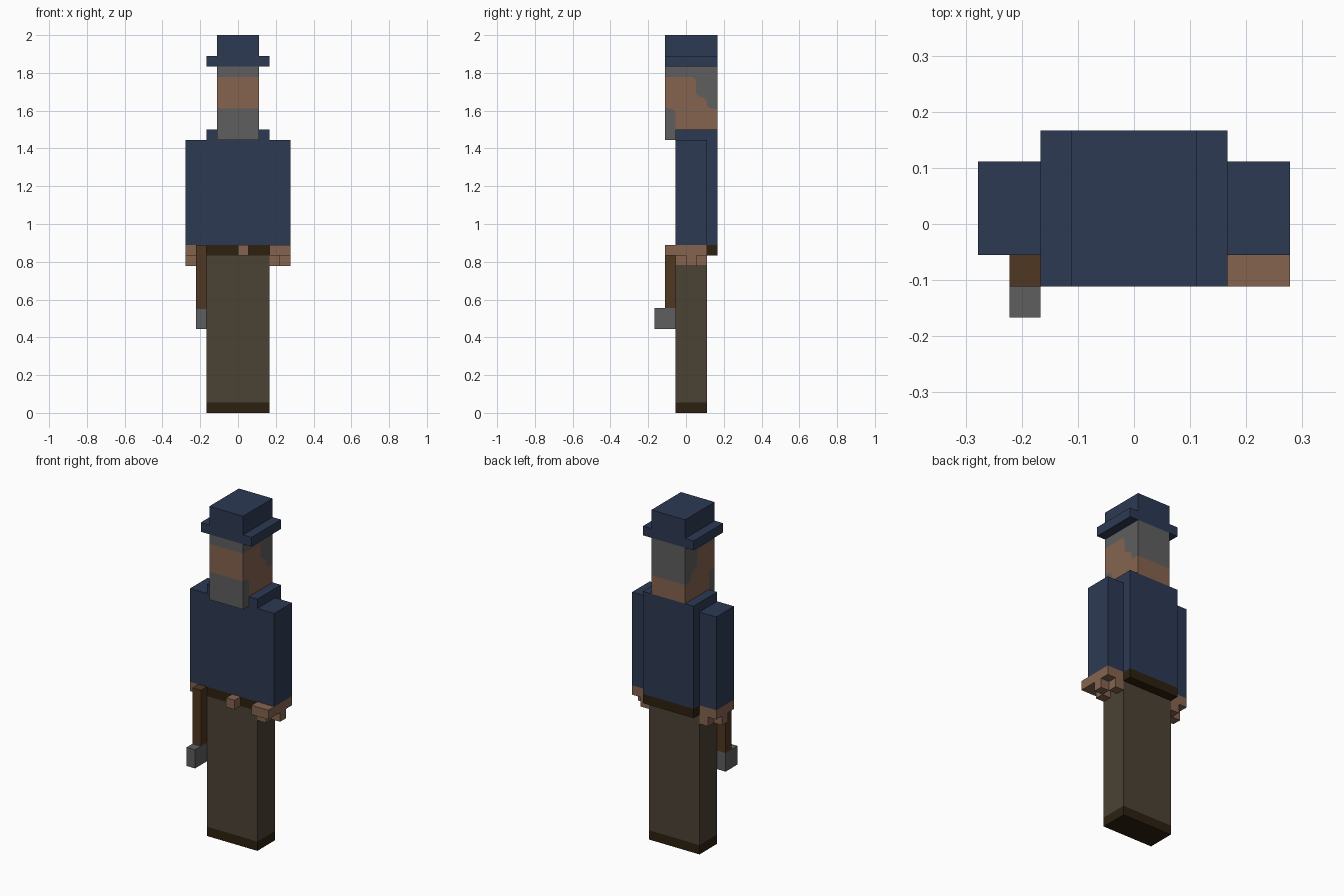
import bpy
import bmesh

U = 1 / 18  # size of one block

default = bpy.data.objects.get("Cube")
if default:
    bpy.data.objects.remove(default, do_unlink=True)


def material(name, r, g, b):
    mat = bpy.data.materials.new(name)
    mat.use_nodes = True
    mat.diffuse_color = (r, g, b, 1)
    mat.node_tree.nodes["Principled BSDF"].inputs["Base Color"].default_value = (r, g, b, 1)
    return mat


NAVY = material("navy cloth", .026, .042, .087)
SKIN = material("skin", .235, .127, .08)
GREY = material("grey", .114, .114, .114)
TROUSER = material("trouser brown", .07, .055, .035)
DARK = material("dark leather", .026, .015, .005)
WOOD = material("wood", .08, .038, .015)


def prism(name, mat, x0, x1, profile):
    """Extrude a side outline of (y, z) points across x, in block units."""
    bm = bmesh.new()
    face = bm.faces.new([bm.verts.new((x0 * U, y * U, z * U)) for y, z in profile])
    ext = bmesh.ops.extrude_face_region(bm, geom=[face])
    moved = [v for v in ext["geom"] if isinstance(v, bmesh.types.BMVert)]
    bmesh.ops.translate(bm, verts=moved, vec=((x1 - x0) * U, 0, 0))
    bmesh.ops.recalc_face_normals(bm, faces=bm.faces)
    mesh = bpy.data.meshes.new(name)
    bm.to_mesh(mesh)
    bm.free()
    mesh.materials.append(mat)
    obj = bpy.data.objects.new(name, mesh)
    bpy.context.collection.objects.link(obj)
    return obj


def block(name, mat, x, y, z):
    (y0, y1), (z0, z1) = y, z
    return prism(name, mat, x[0], x[1], [(y0, z0), (y1, z0), (y1, z1), (y0, z1)])


# Lower body
block("shoes", DARK, (-3, 3), (-1, 2), (0, 1))
block("trousers", TROUSER, (-3, 3), (-1, 2), (1, 15))
block("belt", DARK, (-3, 3), (-1, 3), (15, 16))
block("buckle", SKIN, (0, 1), (-2, -1), (15, 16))

# Coat
block("coat", NAVY, (-3, 3), (-1, 3), (16, 27))

# Arms, palms and staggered fingers; only the left palm reaches forward
for side, s, reach in (("left", 1, -2), ("right", -1, -1)):
    def span(a, b):
        return sorted((s * a, s * b))
    block(side + "_sleeve", NAVY, span(3, 5), (-1, 2), (16, 26))
    block(side + "_palm", SKIN, span(3, 5), (reach, 2), (15, 16))
    for i, x in enumerate((3, 4, 3)):
        block(f"{side}_finger_{i + 1}", SKIN, span(x, x + 1), (i - 1, i), (14, 15))

# Hand tool
block("tool_handle", WOOD, (-4, -3), (-2, -1), (10, 16))
block("tool_head", GREY, (-4, -3), (-3, -1), (8, 10))

# Head: beard, face and hair share stepped outlines
beard_edge = [(-1, 28.7), (-1.35, 29), (-2, 29)]
hair_edge = [(-2, 32), (.65, 32), (.95, 31.7), (.95, 30.5), (1.2, 30.2),
             (1.7, 30), (2, 29.7), (2, 29.3), (2.25, 29), (3, 29)]
prism("beard", GREY, -2, 2, [(-2, 26), (-1, 26)] + beard_edge)
prism("face", SKIN, -2, 2, [(-1, 27)] + beard_edge + hair_edge + [(3, 27)])
prism("hair", GREY, -2, 2, hair_edge + [(3, 33), (-2, 33)])

# Hat
block("hat_brim", NAVY, (-3, 3), (-2, 3), (33, 34))
block("hat_crown", NAVY, (-2, 2), (-2, 3), (34, 36))
